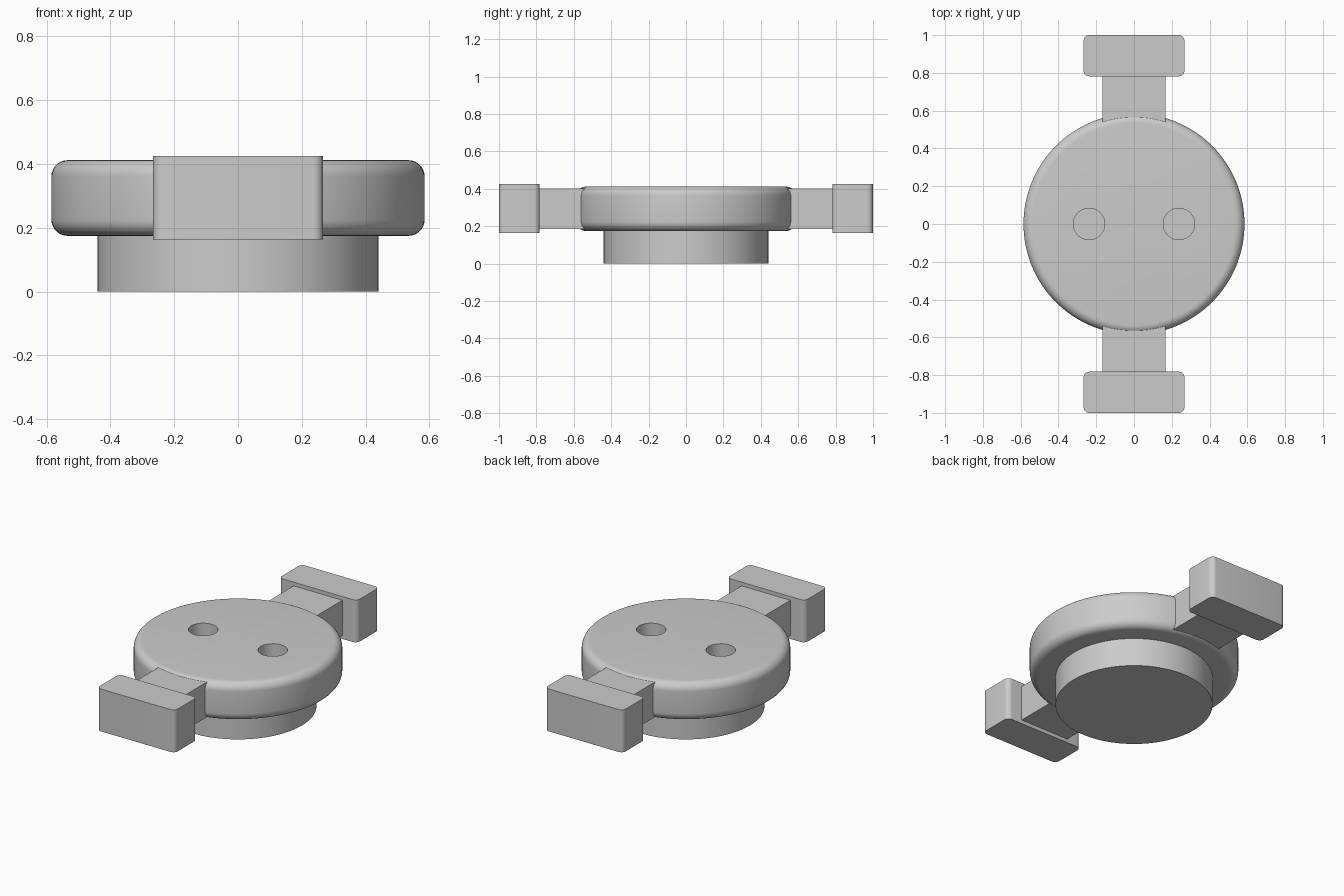
import bpy, bmesh, math
from mathutils import Matrix

cube = bpy.data.objects.get("Cube")
if cube:
    bpy.data.objects.remove(cube, do_unlink=True)

grey = bpy.data.materials.new("plain_grey")
grey.use_nodes = True
COLOUR = (0.6, 0.6, 0.6, 1)
grey.diffuse_color = COLOUR
grey.node_tree.nodes["Principled BSDF"].inputs["Base Color"].default_value = COLOUR


def finish(name, bm):
    mesh = bpy.data.meshes.new(name)
    bmesh.ops.recalc_face_normals(bm, faces=bm.faces)
    bm.to_mesh(mesh)
    bm.free()
    mesh.materials.append(grey)
    obj = bpy.data.objects.new(name, mesh)
    bpy.context.collection.objects.link(obj)
    return obj


def smooth(obj):
    bpy.ops.object.select_all(action='DESELECT')
    obj.select_set(True)
    bpy.context.view_layer.objects.active = obj
    bpy.ops.object.shade_smooth_by_angle(angle=math.radians(35))


def cylinder(name, radius, z0, z1, x=0, segments=128, rounding=0):
    bm = bmesh.new()
    bmesh.ops.create_cone(bm, cap_ends=True, segments=segments, radius1=radius,
                          radius2=radius, depth=z1 - z0,
                          matrix=Matrix.Translation((x, 0, (z0 + z1) / 2)))
    if rounding:
        rims = [e for e in bm.edges if abs(e.verts[0].co.z - e.verts[1].co.z) < 1e-4]
        bmesh.ops.bevel(bm, geom=rims, offset=rounding, segments=8,
                        profile=0.5, affect='EDGES')
    return finish(name, bm)


def box(name, half_x, y0, y1, z0, z1, rounding=0):
    bm = bmesh.new()
    size = Matrix.Diagonal((2 * half_x, abs(y1 - y0), z1 - z0, 1))
    place = Matrix.Translation((0, (y0 + y1) / 2, (z0 + z1) / 2))
    bmesh.ops.create_cube(bm, size=1, matrix=place @ size)
    if rounding:
        uprights = [e for e in bm.edges if abs(e.verts[0].co.z - e.verts[1].co.z) > 0.01]
        bmesh.ops.bevel(bm, geom=uprights, offset=rounding, segments=6,
                        profile=0.5, affect='EDGES')
    return finish(name, bm)


# Round base and the wider disc with rounded rims
base = cylinder("base", 0.44, 0, 0.18)
disc = cylinder("disc", 0.585, 0.175, 0.412, rounding=0.05)

# Two blind holes in the top of the disc
for side, x in (("left", 0.238), ("right", -0.238)):
    cutter = cylinder(side + "_hole_cutter", 0.083, 0.2, 0.5, x, 64)
    cutter.hide_render = True
    cutter.hide_viewport = True
    cut = disc.modifiers.new(side + "_hole", 'BOOLEAN')
    cut.operation = 'DIFFERENCE'
    cut.solver = 'EXACT'
    cut.object = cutter

smooth(base)
smooth(disc)

# Arms with upright-rounded end blocks, front and back
for end, s in (("front", -1), ("back", 1)):
    box(end + "_arm", 0.167, s * 0.45, s * 0.79, 0.185, 0.402)
    smooth(box(end + "_end_block", 0.267, s * 0.782, s * 1.0, 0.163, 0.425, 0.03))
